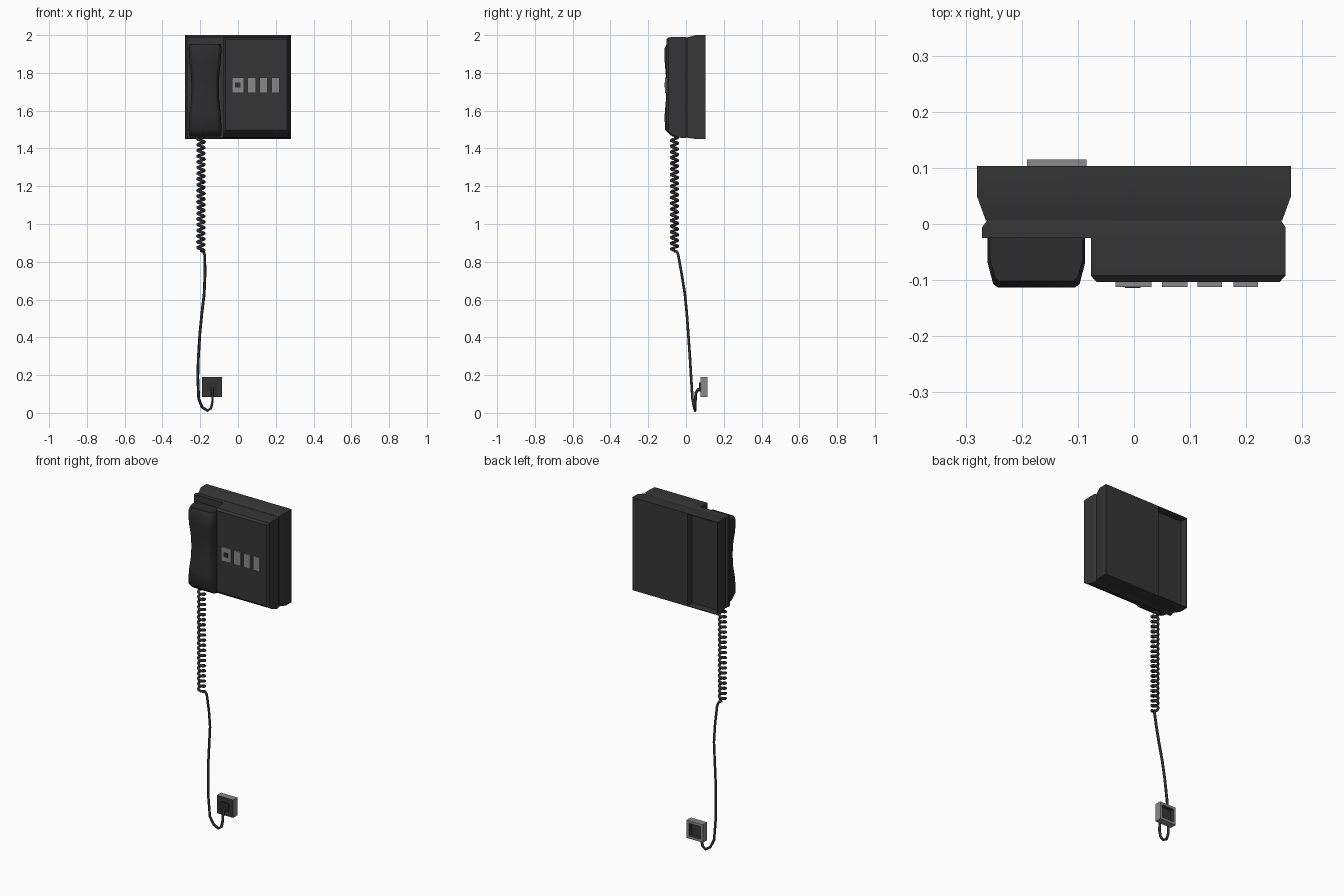
import bpy, bmesh, math
from mathutils import Vector

if "Cube" in bpy.data.objects:
    bpy.data.objects.remove(bpy.data.objects["Cube"])


def material(name, rgb):
    m = bpy.data.materials.new(name)
    m.diffuse_color = (*rgb, 1)
    m.use_nodes = True
    m.node_tree.nodes["Principled BSDF"].inputs["Base Color"].default_value = m.diffuse_color
    return m


BODY = material("charcoal plastic", (0.036, 0.036, 0.036))
HAND = material("black plastic", (0.026, 0.026, 0.026))
CORD = material("cord black", (0.028, 0.03, 0.031))
GREY = material("grey plastic", (0.25, 0.25, 0.25))


def finish(name, bm, mats, angle=30):
    bmesh.ops.recalc_face_normals(bm, faces=bm.faces)
    me = bpy.data.meshes.new(name)
    bm.to_mesh(me)
    bm.free()
    for m in mats:
        me.materials.append(m)
    ob = bpy.data.objects.new(name, me)
    bpy.context.collection.objects.link(ob)
    bpy.ops.object.select_all(action='DESELECT')
    ob.select_set(True)
    bpy.context.view_layer.objects.active = ob
    bpy.ops.object.shade_smooth_by_angle(angle=math.radians(angle))
    return ob


def loft(rings):
    """Skin a list of equal-length rings and cap both ends."""
    bm = bmesh.new()
    loops = [[bm.verts.new(p) for p in r] for r in rings]
    for a, b in zip(loops, loops[1:]):
        for i in range(len(a)):
            j = (i + 1) % len(a)
            bm.faces.new((a[i], a[j], b[j], b[i]))
    bm.faces.new(loops[0])
    bm.faces.new(loops[-1])
    return bm


def slab(rows):
    """Rows of (y, x0, x1, z0, z1), lofted from back to front."""
    return loft([[(x0, y, z0), (x1, y, z0), (x1, y, z1), (x0, y, z1)]
                 for y, x0, x1, z0, z1 in rows])


def box(name, x0, x1, y0, y1, z0, z1, mat):
    return finish(name, slab([(y1, x0, x1, z0, z1), (y0, x0, x1, z0, z1)]), [mat])


def recess(bm, thickness, depth):
    """Sink a pocket into the rear face; return its faces."""
    bm.normal_update()
    back = max(bm.faces, key=lambda f: f.calc_center_median().y)
    bmesh.ops.inset_region(bm, faces=[back], thickness=thickness)
    new = bmesh.ops.extrude_discrete_faces(bm, faces=[back])["faces"]
    bmesh.ops.translate(bm, verts=new[0].verts, vec=(0, -depth, 0))
    return [g for e in new[0].edges for g in e.link_faces]


# Rear housing in two pieces, hollow behind the handset
SPLIT = -0.077
back_rows = [(0.103, 0.28, 1.45, 2.0), (0.05, 0.28, 1.45, 2.0),
             (0.006, 0.264, 1.457, 1.988)]
finish("rear_housing", slab([(y, SPLIT, w, a, b) for y, w, a, b in back_rows]), [BODY])
bm = slab([(y, -w, SPLIT, a, b) for y, w, a, b in back_rows])
bmesh.ops.recalc_face_normals(bm, faces=bm.faces)
recess(bm, 0.006, 0.045)
finish("rear_housing_hollow", bm, [BODY])

# Cradle plate with a groove against the rear housing
finish("cradle_plate", slab([(0.006, -0.262, 0.262, 1.458, 1.987),
                             (-0.006, -0.271, 0.27, 1.455, 1.99),
                             (-0.025, -0.271, 0.27, 1.455, 1.99)]), [BODY])

# Raised front panel with sloped lower edge
finish("front_panel", slab([(-0.024, SPLIT, 0.27, 1.455, 1.99),
                            (-0.06, SPLIT, 0.27, 1.467, 1.99),
                            (-0.092, SPLIT, 0.27, 1.487, 1.988),
                            (-0.103, SPLIT + 0.01, 0.26, 1.498, 1.978)]), [BODY])

# Handset: waisted grip, lofted upward
rings = []
for z, hw, front in [(1.462, 0.078, -0.070), (1.475, 0.086, -0.088),
                     (1.50, 0.087, -0.112), (1.58, 0.083, -0.113),
                     (1.65, 0.075, -0.107), (1.72, 0.072, -0.105),
                     (1.79, 0.075, -0.107), (1.86, 0.083, -0.113),
                     (1.93, 0.087, -0.113), (1.952, 0.083, -0.102)]:
    cx = -0.174
    mid = -0.024 + (front + 0.024) * 0.5
    rings.append([(cx - hw, -0.024, z), (cx - hw, mid, z),
                  (cx - hw + 0.010, front + 0.006, z), (cx - hw + 0.018, front, z),
                  (cx + hw - 0.018, front, z), (cx + hw - 0.010, front + 0.006, z),
                  (cx + hw, mid, z), (cx + hw, -0.024, z)])
finish("handset", loft(rings), [HAND], 40)

# Row of buttons and the small marker on the first one
for i, (a, b) in enumerate([(-0.033, 0.031), (0.05, 0.095), (0.113, 0.157), (0.177, 0.221)]):
    box(f"button_{i + 1}", a, b, -0.112, -0.10, 1.694, 1.776, GREY)
box("button_marker", -0.016, 0.012, -0.114, -0.111, 1.722, 1.748, HAND)


def tube(name, pts, radius, sides=6):
    """Sweep a round section along a list of points."""
    pts = [Vector(p) for p in pts]
    rings = []
    u = Vector((0, 1, 0))
    for i, p in enumerate(pts):
        t = (pts[min(i + 1, len(pts) - 1)] - pts[max(i - 1, 0)]).normalized()
        u = u - t * u.dot(t)
        if u.length < 0.01:
            u = t.orthogonal()
        u.normalize()
        v = t.cross(u)
        rings.append([p + radius * (math.cos(k) * u + math.sin(k) * v)
                      for k in (2 * math.pi * n / sides for n in range(sides))])
    return finish(name, loft(rings), [CORD], 65)


# Coiled cord
TURNS, STEPS = 20, 10
tube("coiled_cord", [(-0.196 + 0.018 * math.cos(2 * math.pi * i / STEPS),
                      -0.061 + 0.018 * math.sin(2 * math.pi * i / STEPS),
                      1.465 - 0.605 * i / (TURNS * STEPS))
                     for i in range(TURNS * STEPS + 1)], 0.0075)

# Loose cord down to the wall socket
tube("loose_cord", [(-0.196, -0.06, 0.857), (-0.182, -0.047, 0.853), (-0.176, -0.041, 0.835),
                    (-0.175, -0.022, 0.73), (-0.179, -0.006, 0.63), (-0.191, 0.004, 0.53),
                    (-0.202, 0.012, 0.42), (-0.21, 0.021, 0.29), (-0.213, 0.027, 0.19),
                    (-0.208, 0.034, 0.075), (-0.19, 0.043, 0.03), (-0.162, 0.048, 0.012),
                    (-0.143, 0.048, 0.025), (-0.135, 0.049, 0.06), (-0.135, 0.052, 0.105),
                    (-0.136, 0.063, 0.122), (-0.136, 0.08, 0.135)], 0.0075)

# Wall socket: grey box, dark front face, dark hollow behind
bm = slab([(0.115, -0.191, -0.085, 0.084, 0.19), (0.076, -0.191, -0.085, 0.084, 0.19)])
bmesh.ops.recalc_face_normals(bm, faces=bm.faces)
for f in recess(bm, 0.022, 0.022):
    if all(v.co.x > -0.18 and v.co.x < -0.1 for v in f.verts):
        f.material_index = 1
bm.normal_update()
for f in bm.faces:
    if f.calc_center_median().y < 0.077:
        f.material_index = 1
finish("wall_socket", bm, [GREY, BODY])
box("socket_plug", -0.164, -0.112, 0.07, 0.077, 0.112, 0.162, HAND)
